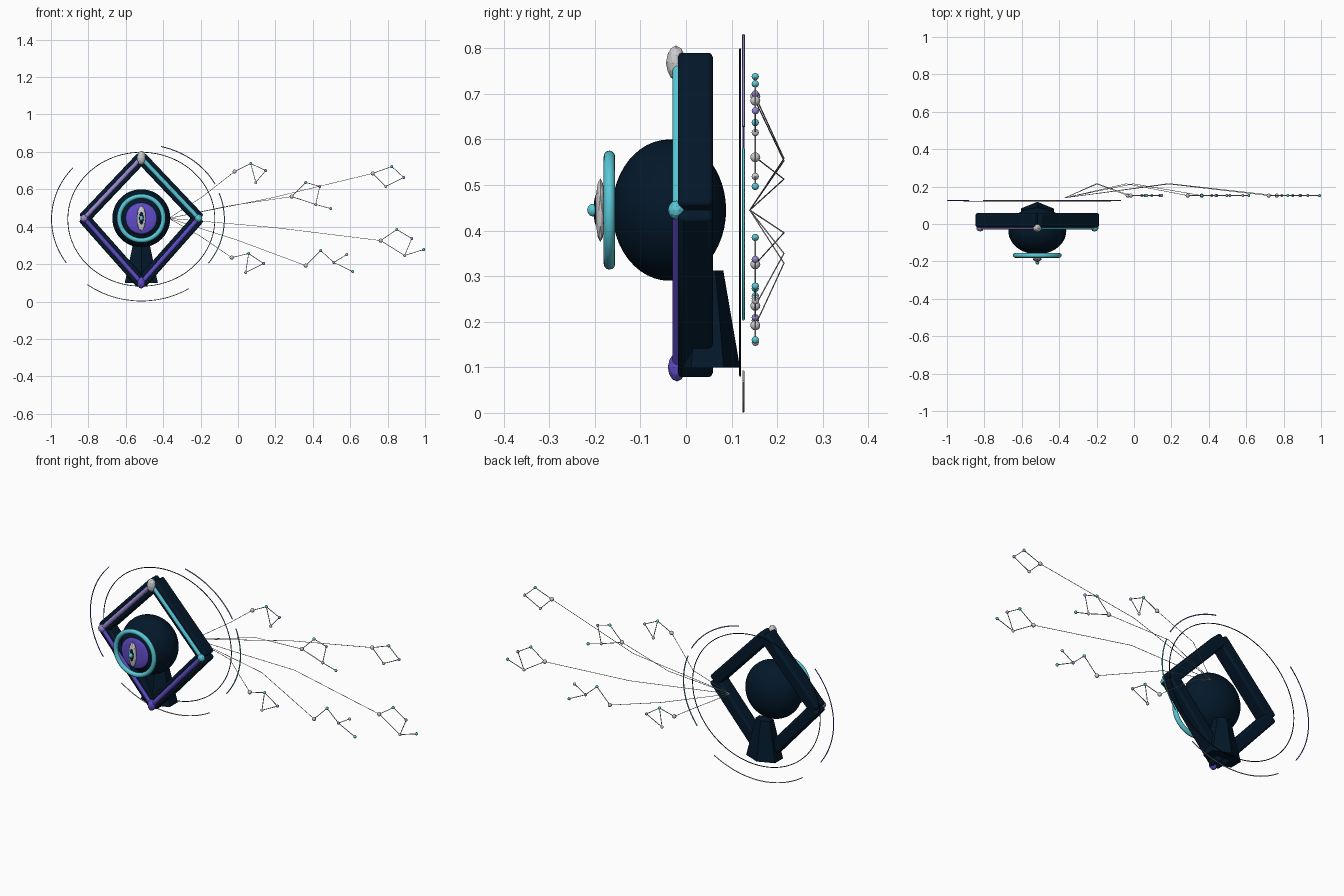
import bpy, math
from mathutils import Vector

if "Cube" in bpy.data.objects:
    bpy.data.objects.remove(bpy.data.objects["Cube"])


def mat(name, rgb):
    m = bpy.data.materials.new(name)
    m.diffuse_color = (*rgb, 1)
    m.use_nodes = True
    m.node_tree.nodes["Principled BSDF"].inputs["Base Color"].default_value = m.diffuse_color
    return m


NAVY = mat("navy", (0.001, 0.009, 0.023))
CYAN = mat("cyan", (0.098, 0.578, 0.679))
PURPLE = mat("purple", (0.117, 0.073, 0.578))
LILAC = mat("lilac", (0.33, 0.25, 0.65))
SILVER = mat("silver", (0.60, 0.60, 0.62))

CX, CZ = -0.517, 0.445


def finish(name, m, smooth=True):
    o = bpy.context.object
    o.name = name
    o.data.materials.append(m)
    if smooth:
        bpy.ops.object.shade_smooth_by_angle(angle=math.radians(40))
    return o


def ball(name, loc, radii, m, seg=16):
    bpy.ops.mesh.primitive_uv_sphere_add(segments=seg, ring_count=seg // 2, radius=1, location=loc)
    bpy.context.object.scale = radii
    bpy.ops.object.transform_apply(location=False, rotation=False, scale=True)
    return finish(name, m)


def gem(name, loc, radii, m):
    bpy.ops.mesh.primitive_ico_sphere_add(subdivisions=2, radius=1, location=loc)
    bpy.context.object.scale = radii
    return finish(name, m, smooth=False)


def tube(name, points, r, m, closed=False, res=1):
    c = bpy.data.curves.new(name, 'CURVE')
    c.dimensions = '3D'
    c.bevel_depth = r
    c.bevel_resolution = res
    c.use_fill_caps = True
    s = c.splines.new('POLY')
    s.points.add(len(points) - 1)
    for p, q in zip(s.points, points):
        p.co = (*q, 1)
    s.use_cyclic_u = closed
    o = bpy.data.objects.new(name, c)
    bpy.context.collection.objects.link(o)
    c.materials.append(m)
    return o


def arc(name, rx, rz, a0, a1, y, r, m, closed=False):
    n = 96 if closed else 32
    steps = n if closed else n + 1
    pts = []
    for i in range(steps):
        a = math.radians(a0 + (a1 - a0) * i / n)
        pts.append((CX + rx * math.cos(a), y, 0.44 + rz * math.sin(a)))
    return tube(name, pts, r, m, closed)


# Diamond frame: four bevelled beams with a coloured rod on the front of each
top, right = (CX, 0.768), (CX + 0.306, CZ)
bottom, left = (CX, 0.10), (CX - 0.306, CZ)
sides = [("upper_left", left, top, LILAC), ("upper_right", top, right, CYAN),
         ("lower_right", right, bottom, PURPLE), ("lower_left", bottom, left, PURPLE)]
for label, a, b, m in sides:
    dx, dz = b[0] - a[0], b[1] - a[1]
    bpy.ops.mesh.primitive_cube_add(size=1, location=((a[0] + b[0]) / 2, 0.0205, (a[1] + b[1]) / 2))
    o = bpy.context.object
    o.scale = (math.hypot(dx, dz) + 0.012, 0.077, 0.064)
    bpy.ops.object.transform_apply(location=False, rotation=False, scale=True)
    o.rotation_euler[1] = -math.atan2(dz, dx)
    bev = o.modifiers.new("bevel", 'BEVEL')
    bev.width, bev.segments = 0.01, 2
    finish(label + "_beam", NAVY)
    tube(label + "_rod", [(a[0], -0.018, a[1]), (b[0], -0.018, b[1])], 0.012, m, res=3)

# Corner studs
gem("top_stud", (CX, -0.022, 0.768), (0.024, 0.022, 0.038), SILVER)
gem("bottom_stud", (CX, -0.02, 0.10), (0.022, 0.02, 0.031), PURPLE)
gem("left_stud", (left[0], -0.021, CZ), (0.021, 0.019, 0.021), LILAC)
gem("right_stud", (right[0], -0.021, CZ), (0.021, 0.019, 0.021), CYAN)

# Eye: globe, ring, iris, slit and spark
ball("eye_globe", (CX, -0.037, CZ), (0.155, 0.125, 0.155), NAVY, 48)
bpy.ops.mesh.primitive_torus_add(major_radius=0.118, minor_radius=0.0125, major_segments=64, minor_segments=12,
                                 location=(CX, -0.168, CZ), rotation=(math.pi / 2, 0, 0))
finish("eye_ring", CYAN)
ball("iris", (CX, -0.167, CZ), (0.084, 0.012, 0.084), PURPLE, 32)
gem("iris_slit", (CX, -0.188, CZ), (0.024, 0.011, 0.07), SILVER)
ball("pupil", (CX, -0.195, CZ), (0.012, 0.008, 0.036), NAVY, 16)
ball("eye_spark", (CX, -0.204, CZ), (0.011, 0.013, 0.014), CYAN, 12)

# Six-sided pedestal, set towards the back
bpy.ops.mesh.primitive_cone_add(vertices=6, radius1=0.102, radius2=0.05, depth=0.212, location=(CX, 0.047, 0.206))
bpy.context.object.scale = (1, 0.7, 1)
finish("pedestal", NAVY, smooth=False)

# Orbit ring and broken arcs behind the frame
arc("orbit_ring", 0.393, 0.358, 0, 360, 0.119, 0.0022, NAVY, True)
arc("left_arc", 0.48, 0.425, 139.5, 213.5, 0.126, 0.0025, PURPLE)
arc("bottom_arc", 0.48, 0.437, 233, 302, 0.126, 0.0025, SILVER)
arc("violet_arc", 0.447, 0.4, 28, 76.5, 0.126, 0.003, LILAC)
arc("cyan_arc", 0.444, 0.4, -36, 20.5, 0.126, 0.003, CYAN)

# Constellations: star positions (x, z) and the links between them
Y = 0.152
groups = [
    ([(-.018, .695), (.068, .738), (.148, .70), (.095, .637)], "01 12 23 31"),
    ([(.287, .561), (.362, .637), (.437, .615), (.415, .519), (.496, .497)], "01 12 23 30 34"),
    ([(.72, .685), (.822, .722), (.886, .663), (.79, .615)], "01 12 23 30"),
    ([(.763, .326), (.849, .385), (.929, .337), (.891, .246), (.992, .278)], "01 12 23 30 34"),
    ([(.362, .192), (.442, .273), (.512, .209), (.581, .251), (.613, .16)], "01 12 23 24"),
    ([(-.034, .235), (.057, .257), (.137, .203), (.041, .155)], "01 12 23 31"),
]
start = Vector((-0.37, 0.14, CZ))
for g, (stars, links) in enumerate(groups, 1):
    pts = [Vector((x, Y, z)) for x, z in stars]
    for i, p in enumerate(pts):
        r = 0.011 if i == 0 else 0.008
        ball(f"star_{g}_{i}", p, (r, r, r), (SILVER, CYAN, LILAC)[i % 3], 12)
    for link in links.split():
        tube(f"link_{g}_{link}", [pts[int(link[0])], pts[int(link[1])]], 0.002, SILVER)
    # Tendril from the frame, bowed backwards
    mid = (start + pts[0]) / 2 + Vector((0, 0, -0.012 if g in (1, 3) else 0.01))
    mid.y = 0.215
    tube(f"tendril_{g}", [start, mid, pts[0]], 0.0014, SILVER)
